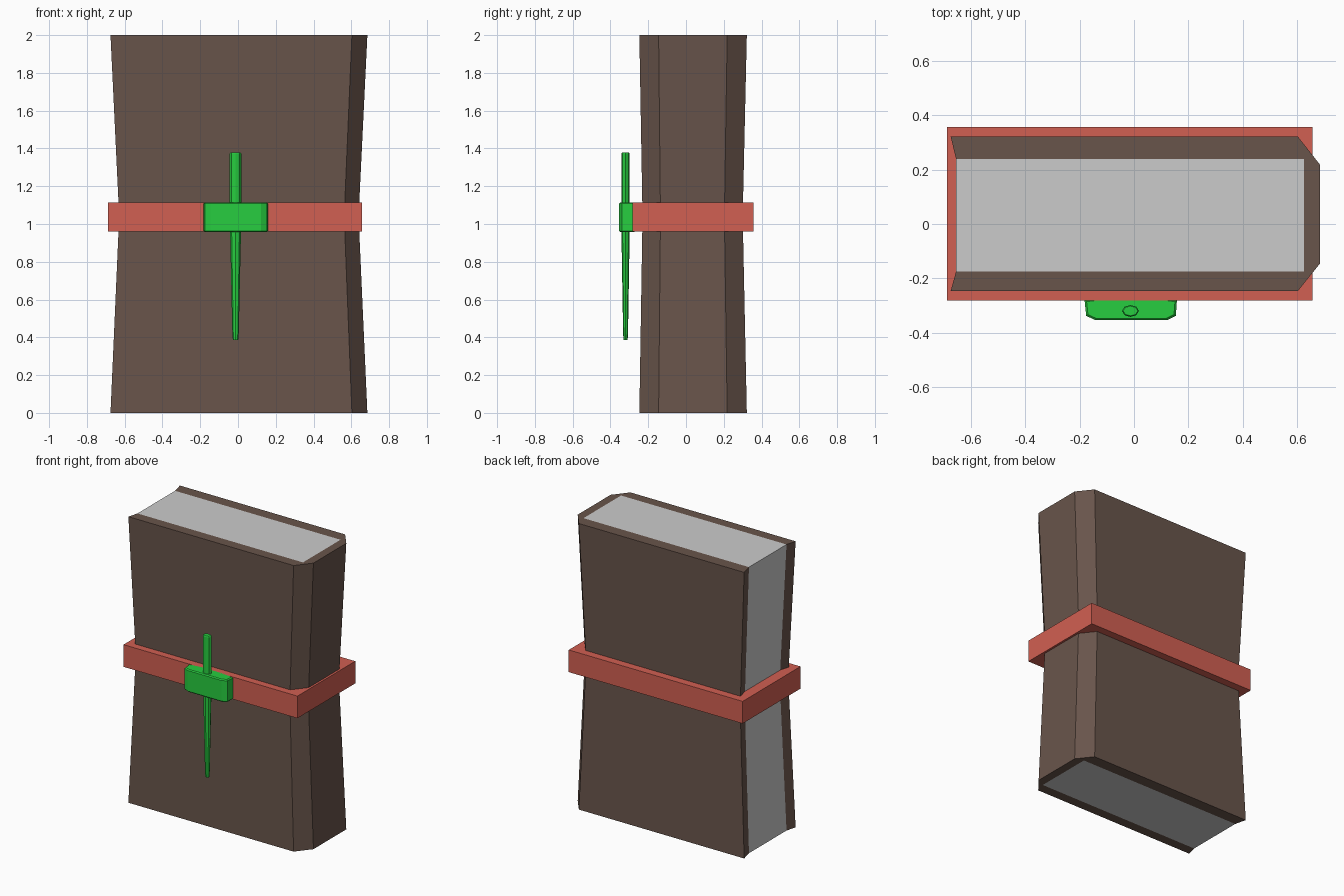
import bpy, bmesh, math

if "Cube" in bpy.data.objects:
    bpy.data.objects.remove(bpy.data.objects["Cube"])


def material(name, rgb):
    m = bpy.data.materials.new(name)
    m.diffuse_color = (*rgb, 1)
    m.use_nodes = True
    m.node_tree.nodes["Principled BSDF"].inputs["Base Color"].default_value = m.diffuse_color
    return m


brown = material("brown", (0.14, 0.09, 0.07))
red = material("red", (0.64, 0.115, 0.084))
green = material("green", (0.02, 0.61, 0.05))


def loft(name, rings, mat=None, bevel=0):
    """Skin a stack of equal-sized rings of 3D points and cap both ends."""
    bm = bmesh.new()
    loops = [[bm.verts.new(p) for p in ring] for ring in rings]
    n = len(loops[0])
    for a, b in zip(loops, loops[1:]):
        for i in range(n):
            j = (i + 1) % n
            bm.faces.new((a[i], a[j], b[j], b[i]))
    caps = [bm.faces.new(loops[0][::-1]), bm.faces.new(loops[-1])]
    bmesh.ops.recalc_face_normals(bm, faces=bm.faces)
    if bevel:
        edges = list({e for f in caps for e in f.edges})
        bmesh.ops.bevel(bm, geom=edges, offset=bevel, segments=1, affect='EDGES')
    mesh = bpy.data.meshes.new(name)
    bm.to_mesh(mesh)
    bm.free()
    obj = bpy.data.objects.new(name, mesh)
    bpy.context.collection.objects.link(obj)
    if mat:
        mesh.materials.append(mat)
    return obj


def prism(profile, levels):
    """Rings of an xy profile at (height, scale) levels."""
    return [[(x * s, y * s, z) for x, y in profile] for z, s in levels]


# book: C-shaped cover around a page block, both pinched at the waist
waist = [(0, 1), (1.04, 0.932), (2, 1)]
outer = [(-0.675, -0.247), (0.603, -0.247), (0.685, -0.145),
         (0.685, 0.218), (0.603, 0.322), (-0.675, 0.322)]
inner = [(-0.655, -0.175), (0.625, -0.175), (0.625, 0.24), (-0.655, 0.24)]
loft("cover", prism(outer + inner[::-1], waist), brown)
loft("pages", prism(inner, waist))

# strap around the waist
strap = [(-0.688, -0.282), (0.657, -0.282), (0.657, 0.357), (-0.688, 0.357)]
loft("strap", prism(strap, [(0.96, 1), (1.115, 1)]), red)

# buckle holding the pin
buckle = [(-0.142, -0.354), (0.122, -0.354), (0.154, -0.338), (0.158, -0.28),
          (0.07, -0.268), (-0.09, -0.268), (-0.182, -0.28), (-0.176, -0.338)]
loft("buckle", prism(buckle, [(0.957, 1), (1.115, 1)]), green, 0.007)


# tapered oval pin passing through the buckle
def oval(z, rx, ry):
    return [(-0.013 + rx * math.cos(k * math.pi / 4),
             -0.32 + ry * math.sin(k * math.pi / 4), z) for k in range(8)]


loft("pin", [oval(0.385, 0.014, 0.011), oval(0.42, 0.017, 0.013),
             oval(0.96, 0.029, 0.022), oval(1.115, 0.031, 0.022),
             oval(1.372, 0.031, 0.022), oval(1.378, 0.027, 0.018)], green)
